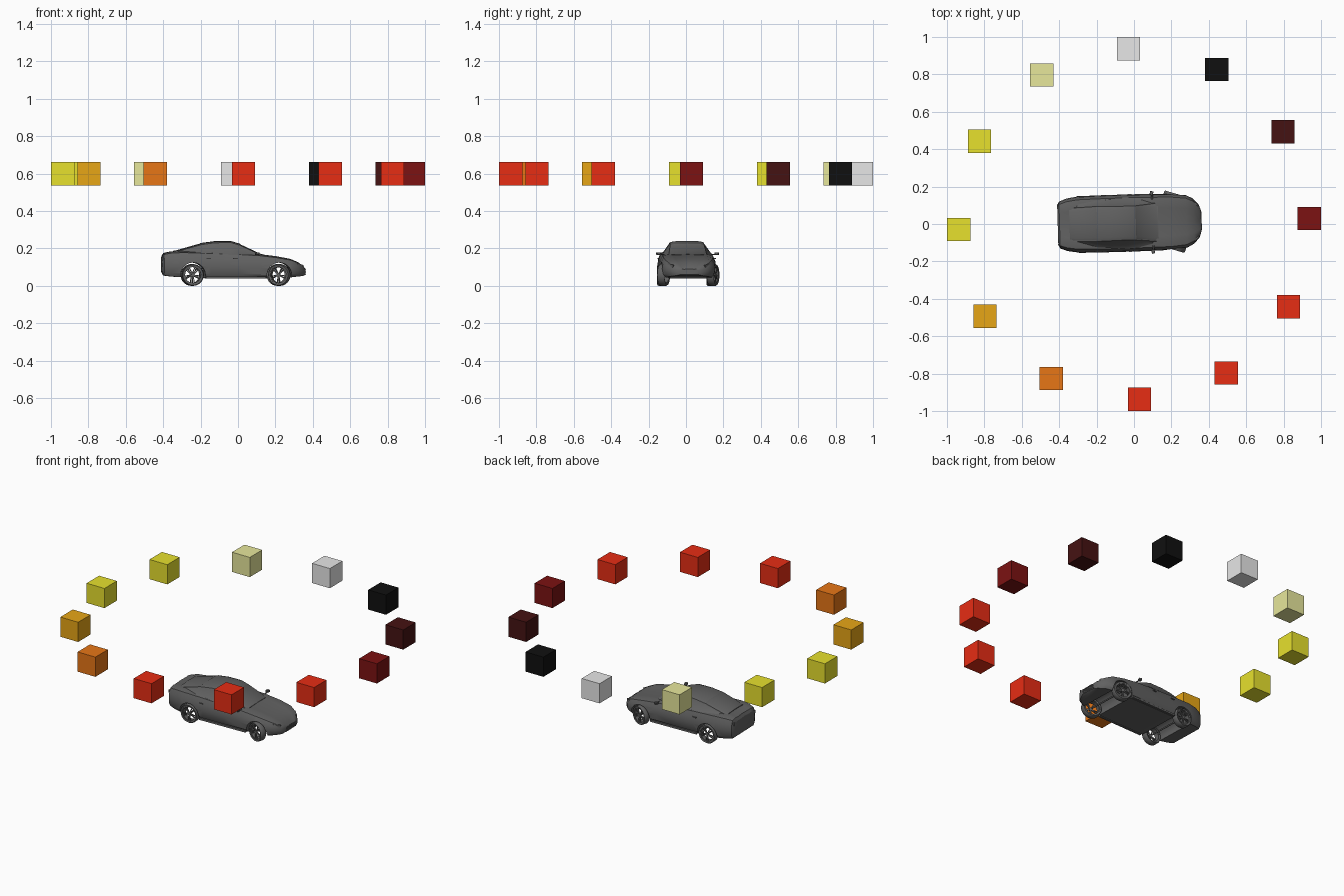
import bpy, bmesh, math
from mathutils import Matrix, Vector

if "Cube" in bpy.data.objects:
    bpy.data.objects.remove(bpy.data.objects["Cube"])


def material(name, rgb):
    m = bpy.data.materials.new(name)
    m.use_nodes = True
    m.diffuse_color = (*rgb, 1)
    m.node_tree.nodes["Principled BSDF"].inputs["Base Color"].default_value = (*rgb, 1)
    return m


RED = material("red", (.8, .026, .007))
ORANGE = material("orange", (.8, .18, .008))
AMBER = material("amber", (.8, .38, .008))
YELLOW = material("yellow", (.8, .75, .027))
KHAKI = material("pale_yellow", (.8, .8, .33))
WHITE = material("light_grey", (.8, .8, .8))
BLACK = material("black", (.005, .005, .005))
DARK = material("blackish_red", (.06, .006, .006))
MAROON = material("maroon", (.2, .006, .006))
PAINT = material("car_grey", (.12, .12, .12))

# The whole car is turned slightly inside the ring
CAR = Matrix.Translation((0, .006, 0)) @ Matrix.Rotation(math.radians(1.7), 4, 'Z')


def finish(name, bm, mat, matrix=None, smooth=None):
    bmesh.ops.recalc_face_normals(bm, faces=bm.faces)
    if matrix:
        bm.transform(matrix)
    me = bpy.data.meshes.new(name)
    bm.to_mesh(me)
    bm.free()
    me.materials.append(mat)
    ob = bpy.data.objects.new(name, me)
    bpy.context.collection.objects.link(ob)
    if smooth:
        select(ob)
        bpy.ops.object.shade_smooth_by_angle(angle=math.radians(smooth))
    return ob


def select(ob):
    bpy.ops.object.select_all(action='DESELECT')
    ob.select_set(True)
    bpy.context.view_layer.objects.active = ob


def add_box(bm, center, size, rot=Matrix()):
    m = Matrix.Translation(center) @ rot @ Matrix.Diagonal((*size, 1))
    bmesh.ops.create_cube(bm, size=1, matrix=m)


def add_cylinder(bm, center, radius, depth, sides=32):
    m = Matrix.Translation(center) @ Matrix.Rotation(math.pi / 2, 4, 'X')
    bmesh.ops.create_cone(bm, cap_ends=True, segments=sides, radius1=radius,
                          radius2=radius, depth=depth, matrix=m)


def loft(sections):
    """Skin closed sections, each given as a right-hand half from bottom to top."""
    bm = bmesh.new()
    rings = []
    for half in sections:
        full = half + [(x, -y, z) for x, y, z in reversed(half) if y > 0]
        rings.append([bm.verts.new(p) for p in full])
    n = len(rings[0])
    for a, b in zip(rings, rings[1:]):
        for i in range(n):
            j = (i + 1) % n
            bm.faces.new((a[i], a[j], b[j], b[i]))
    bm.faces.new(rings[0])
    bm.faces.new(rings[-1])
    bmesh.ops.recalc_face_normals(bm, faces=bm.faces)
    return bm


def lathe(profile, steps=40):
    """Spin a closed (radius, y) profile about the y axis."""
    bm = bmesh.new()
    vs = [bm.verts.new((r, y, 0)) for r, y in profile]
    es = [bm.edges.new((vs[i], vs[(i + 1) % len(vs)])) for i in range(len(vs))]
    bmesh.ops.spin(bm, geom=vs + es, cent=(0, 0, 0), axis=(0, 1, 0),
                   angle=math.tau, steps=steps, use_merge=True)
    bmesh.ops.remove_doubles(bm, verts=bm.verts, dist=1e-5)
    return bm


# Ring of coloured cubes, counted anticlockwise from +x
ring = [MAROON, DARK, BLACK, WHITE, KHAKI, YELLOW, YELLOW, AMBER, ORANGE, RED, RED, RED]
for i, mat in enumerate(ring):
    a = math.radians(1.8 + 30 * i)
    bm = bmesh.new()
    add_box(bm, (.9375 * math.cos(a), .9375 * math.sin(a), .6), (.125,) * 3)
    finish(f"ring_cube_{i + 1}", bm, mat)

# Lower body: x, half width, underside, deck height
stations = [(-.408, .105, .075, .158), (-.398, .125, .055, .175), (-.36, .14, .05, .183),
            (-.3, .15, .045, .186), (-.15, .153, .04, .182), (0, .153, .04, .175),
            (.1, .152, .04, .17), (.2, .15, .04, .158), (.28, .141, .045, .143),
            (.32, .12, .05, .126), (.348, .088, .053, .105), (.36, .055, .06, .09)]


def body_half(x, w, zb, zt):
    h = zt - zb
    return [(x, 0, zb), (x, w * .88, zb), (x, w * .97, zb + h * .15), (x, w, zb + h * .45),
            (x, w * .97, zb + h * .72), (x, w * .88, zt - h * .06),
            (x, w * .6, zt), (x, w * .5, zt - .002), (x, 0, zt + .001)]


body = finish("lower_body", loft([body_half(*s) for s in stations]), PAINT)

# Wheel arches run right across, leaving the underside open at the axles
REAR_X, FRONT_X, RADIUS = -.245, .217, .058
for x in (REAR_X, FRONT_X):
    bm = bmesh.new()
    add_cylinder(bm, (x, 0, RADIUS), .066, .5, 40)
    cutter = finish("arch_cutter", bm, PAINT)
    cutter.hide_render = True
    mod = body.modifiers.new("arch", 'BOOLEAN')
    mod.object, mod.solver = cutter, 'EXACT'
    select(body)
    bpy.ops.object.modifier_apply(modifier=mod.name)
    bpy.data.objects.remove(cutter)
body.data.transform(CAR)
select(body)
bpy.ops.object.shade_smooth_by_angle(angle=math.radians(28))

# Cabin: x, base half width, roof half width, roof height
cabin = [(-.345, .115, .085, .188), (-.2, .134, .088, .229), (-.125, .136, .086, .239),
         (-.04, .136, .084, .24), (.01, .135, .085, .225), (.13, .125, .1, .169)]


def cabin_half(x, base, top, z):
    low = min(.168, z - .02)
    return [(x, 0, low - .01), (x, base, low), (x, top + (base - top) * .12, z - .009),
            (x, top * .85, z - .002), (x, 0, z)]


bm = loft([cabin_half(*s) for s in cabin])
# Recessed glass: side windows, then windscreen and rear window
side = [f for f in bm.faces if abs(f.normal.y) > .5 and f.normal.z > 0]
for group in ([f for f in side if f.normal.y > 0], [f for f in side if f.normal.y < 0],
              [f for f in bm.faces if f.normal.z > .5 and f.normal.x > .35],
              [f for f in bm.faces if f.normal.z > .5 and f.normal.x < -.2]):
    if group:
        bmesh.ops.inset_region(bm, faces=group, thickness=.006, depth=-.002)
finish("cabin", bm, PAINT, CAR, 25)


# Wheels: tyre, open spoked rim, hub; the front pair is steered
def wheel(name, x, s, steer):
    m = CAR @ Matrix.Translation((x, s * .132, RADIUS)) @ Matrix.Rotation(steer, 4, 'Z')
    tyre = [(.046, -.018), (.054, -.02), (.058, -.014), (.058, .014), (.054, .02), (.046, .018)]
    finish(name + "_tyre", lathe(tyre), PAINT, m, 40)
    bm = lathe([(.042, -.015), (.0465, -.015), (.0465, .016), (.042, .016)])
    add_cylinder(bm, (0, s * .011, 0), .01, .01, 16)
    for k in range(5):
        for twist in (-.16, .16):
            rot = Matrix.Rotation(k * math.tau / 5 + twist + .3, 4, 'Y')
            add_box(bm, rot @ Vector((.025, s * .011, 0)), (.038, .006, .005), rot)
    finish(name + "_rim", bm, PAINT, m, 30)


for s, label in ((1, "left"), (-1, "right")):
    wheel("rear_wheel_" + label, REAR_X, s, 0)
    wheel("front_wheel_" + label, FRONT_X, s, math.radians(-18))

bm = bmesh.new()
for x in (REAR_X, FRONT_X):
    add_cylinder(bm, (x, 0, RADIUS), .005, .25, 12)
finish("axles", bm, PAINT, CAR, 40)

# Mirrors, lamps, door handles and sills on both sides
for s, label in ((1, "left"), (-1, "right")):
    bm = bmesh.new()
    add_box(bm, (.1, s * .138, .168), (.01, .03, .005))
    add_box(bm, (.098, s * .156, .172), (.018, .022, .014), Matrix.Rotation(s * -.3, 4, 'Z'))
    bmesh.ops.bevel(bm, geom=bm.edges[:], offset=.002, segments=1, affect='EDGES')
    finish("mirror_" + label, bm, PAINT, CAR, 30)

    bm = bmesh.new()
    add_box(bm, (.327, s * .098, .109), (.045, .008, .014),
            Matrix.Rotation(s * -.72, 4, 'Z') @ Matrix.Rotation(.2, 4, 'Y'))
    finish("headlamp_" + label, bm, PAINT, CAR)

    bm = bmesh.new()
    add_box(bm, (-.401, s * .085, .145), (.008, .05, .018), Matrix.Rotation(s * .2, 4, 'Z'))
    finish("tail_lamp_" + label, bm, PAINT, CAR)

    bm = bmesh.new()
    for x in (-.16, -.02):
        add_box(bm, (x, s * .151, .145), (.024, .006, .005))
    finish("door_handles_" + label, bm, PAINT, CAR)

    bm = bmesh.new()
    add_box(bm, (-.015, s * .145, .045), (.32, .012, .012))
    finish("sill_" + label, bm, PAINT, CAR)

# Grille bars and rear bumper strip
bm = bmesh.new()
for k in range(4):
    add_box(bm, (.358, 0, .062 + k * .008), (.008, .1 - k * .004, .003))
finish("grille", bm, PAINT, CAR)
bm = bmesh.new()
add_box(bm, (-.402, 0, .085), (.012, .2, .012))
finish("rear_bumper_strip", bm, PAINT, CAR)
